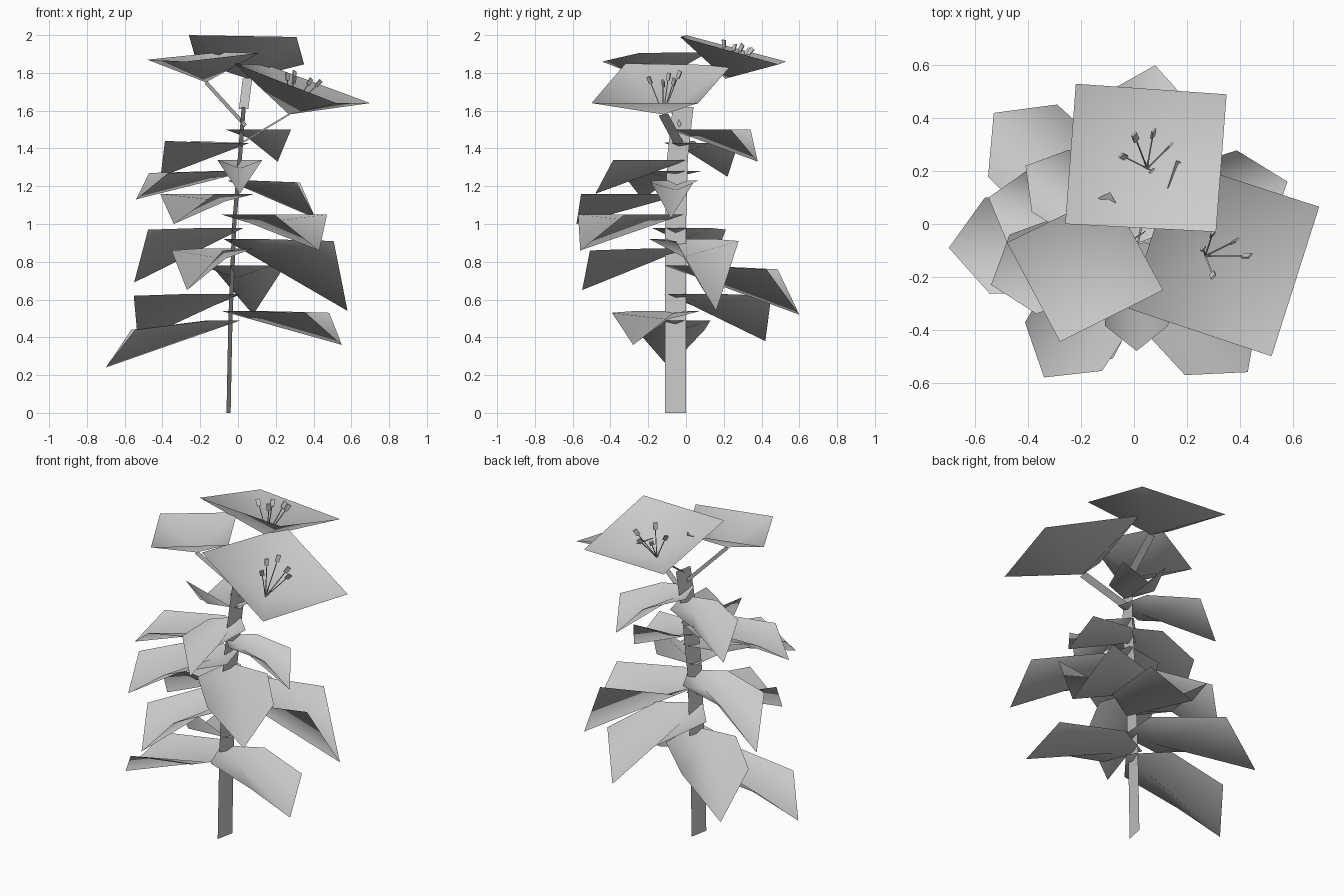
import bpy
from mathutils import Vector

cube = bpy.data.objects.get("Cube")
if cube:
    bpy.data.objects.remove(cube, do_unlink=True)

grey = bpy.data.materials.new("plain grey")
grey.use_nodes = True
colour = (0.6, 0.6, 0.6, 1)
grey.diffuse_color = colour
grey.node_tree.nodes["Principled BSDF"].inputs["Base Color"].default_value = colour


def build(name, verts, faces, smooth=True):
    mesh = bpy.data.meshes.new(name)
    mesh.from_pydata([tuple(v) for v in verts], [], faces)
    mesh.materials.append(grey)
    for p in mesh.polygons:
        p.use_smooth = smooth
    mesh.update()
    obj = bpy.data.objects.new(name, mesh)
    bpy.context.collection.objects.link(obj)
    return obj


def strip(name, points, halves):
    """Flat ribbon through points, with a half-width vector at each."""
    verts = []
    for p, h in zip(points, halves):
        verts += [Vector(p) - Vector(h), Vector(p) + Vector(h)]
    faces = [(i, i + 1, i + 3, i + 2) for i in range(0, len(verts) - 2, 2)]
    return build(name, verts, faces)


# Stem: a flat leaning ribbon
stem_path = [(-0.05, -0.055, 0), (-0.04, -0.055, 0.5), (-0.02, -0.055, 1.0),
             (0.01, -0.045, 1.35), (0.03, -0.015, 1.62)]
strip("stem", stem_path, [(0.011, 0.055, 0)] * len(stem_path))


def stem_at(z):
    for a, b in zip(stem_path, stem_path[1:]):
        if a[2] <= z <= b[2]:
            return Vector(a).lerp(Vector(b), (z - a[2]) / (b[2] - a[2]))


# Leaves: broad blades with wide inner corners, folded down along the midrib
def leaf(name, base_z, shoulder_z, tip):
    tip = Vector(tip)
    root = stem_at(base_z)
    out = tip - root
    out.z = 0
    length = out.length
    out.normalize()
    side = Vector((-out.y, out.x, 0)) * length
    base = root - out * 0.055
    inner = root + out * length * 0.17
    shoulder = root + out * length * 0.78
    shoulder.z = shoulder_z
    keel = base.lerp(tip, 0.25)
    build(name, [base, keel, tip,
                 inner - side * 0.29, shoulder - side * 0.275,
                 inner + side * 0.29, shoulder + side * 0.275],
          [(0, 3, 1), (1, 3, 4, 2), (0, 1, 5), (1, 2, 6, 5)])


leaves = [
    (0.49, 0.44, (-0.70, -0.09, 0.24)),
    (0.54, 0.53, (0.55, -0.28, 0.36)),
    (0.63, 0.62, (-0.53, 0.42, 0.38)),
    (0.78, 0.76, (0.08, 0.60, 0.52)),
    (0.87, 0.86, (-0.27, -0.55, 0.65)),
    (0.92, 0.91, (0.58, 0.16, 0.54)),
    (0.98, 0.97, (-0.55, 0.10, 0.69)),
    (1.05, 1.05, (0.43, -0.56, 0.86)),
    (1.16, 1.16, (-0.34, -0.58, 1.00)),
    (1.23, 1.22, (0.41, -0.08, 1.03)),
    (1.28, 1.27, (-0.54, -0.23, 1.13)),
    (1.34, 1.34, (0.01, -0.48, 1.16)),
    (1.43, 1.44, (-0.41, 0.22, 1.25)),
    (1.50, 1.50, (0.21, 0.38, 1.33)),
]
for i, args in enumerate(leaves):
    leaf(f"leaf_{i + 1}", *args)


# Flowers: open square cups meeting at a point below
def flower(name, corners, apex):
    build(name, corners + [apex], [(i, (i + 1) % 4, 4) for i in range(4)])


left_apex = (0.27, -0.12, 1.58)
right_apex = (-0.17, -0.16, 1.75)
back_apex = (0.05, 0.21, 1.77)
flower("left_flower", [(0.70, 0.065, 1.64), (0.16, 0.24, 1.84),
                       (-0.02, -0.32, 1.85), (0.52, -0.50, 1.64)], left_apex)
flower("right_flower", [(0.11, -0.25, 1.905), (-0.09, 0.12, 1.91),
                        (-0.48, -0.07, 1.87), (-0.28, -0.445, 1.86)], right_apex)
flower("back_flower", [(0.35, 0.49, 1.845), (-0.22, 0.53, 1.86),
                       (-0.26, 0.0, 2.0), (0.31, -0.03, 1.99)], back_apex)

# Flower stalks
strip("left_stalk", [(0.02, -0.04, 1.43), left_apex],
      [(0, 0.025, 0.005), (0, 0.025, 0.005)])
strip("right_stalk", [(0.04, -0.03, 1.52), right_apex],
      [(0.006, 0.006, 0.008), (0.006, 0.006, 0.008)])
strip("back_stalk", [(0.03, 0.0, 1.61), back_apex],
      [(0.025, 0.0, 0), (0.025, 0.0, 0)])


# Stamens: thin three-sided filaments with flat square ends
def prism(name, start, end, radius, sides, flat=1.0):
    start, end = Vector(start), Vector(end)
    axis = (end - start).normalized()
    u = axis.orthogonal().normalized() * radius
    v = axis.cross(u) * flat
    if sides == 3:
        ring = [u, v - u * 0.5, -v - u * 0.5]
    else:
        ring = [u + v, v - u, -u - v, u - v]
    verts = [p + r for p in (start, end) for r in ring]
    faces = [tuple(reversed(range(sides))), tuple(range(sides, 2 * sides))]
    faces += [(i, (i + 1) % sides, (i + 1) % sides + sides, i + sides)
              for i in range(sides)]
    build(name, verts, faces, smooth=False)


def stamens(name, base, tips):
    base = Vector(base)
    for i, tip in enumerate(tips):
        tip = Vector(tip)
        neck = tip - (tip - base).normalized() * 0.04
        prism(f"{name}_filament_{i + 1}", base, neck, 0.003, 3)
        prism(f"{name}_anther_{i + 1}", neck, tip, 0.012, 4, 0.3)


stamens("left_flower", left_apex,
        [(0.39, -0.06, 1.77), (0.44, -0.12, 1.76), (0.30, -0.20, 1.78),
         (0.30, -0.03, 1.81), (0.26, -0.09, 1.80)])
stamens("back_flower", back_apex,
        [(0.0, 0.34, 1.93), (0.075, 0.355, 1.93), (0.14, 0.30, 1.95),
         (-0.05, 0.26, 1.95), (0.07, 0.20, 1.975)])
